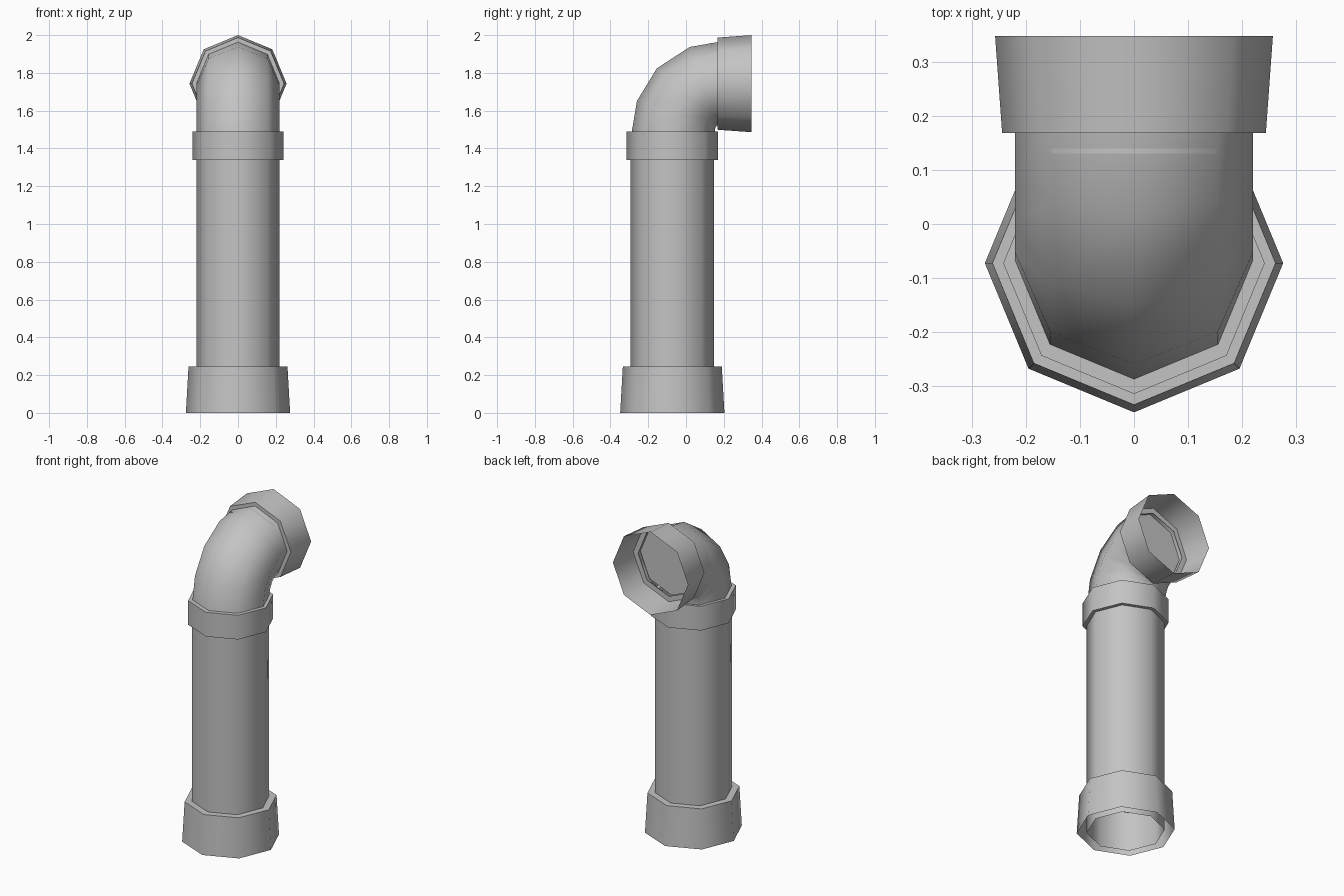
import bpy, bmesh
from math import sin, cos, radians, tau

old = bpy.data.objects.get("Cube")
if old:
    bpy.data.objects.remove(old, do_unlink=True)

grey = bpy.data.materials.new("pipe_grey")
grey.use_nodes = True
grey.diffuse_color = (0.55, 0.55, 0.55, 1)
grey.node_tree.nodes["Principled BSDF"].inputs["Base Color"].default_value = grey.diffuse_color

SIDES = 8
AXIS_Y = -0.0725     # axis of the upright pipe
MOUTH_Z = 1.743      # axis of the outlet


def sweep(name, rings, cap_end=False):
    """Join octagonal rings (y, z, tilt in degrees, radius) into a skin."""
    bm = bmesh.new()
    loops = []
    for y, z, tilt, r in rings:
        t = radians(tilt)
        loop = []
        for i in range(SIDES):
            a = tau * i / SIDES
            v = r * sin(a)
            loop.append(bm.verts.new((r * cos(a), y + v * cos(t), z - v * sin(t))))
        loops.append(loop)
    for lo, hi in zip(loops, loops[1:]):
        for i in range(SIDES):
            j = (i + 1) % SIDES
            bm.faces.new((lo[i], lo[j], hi[j], hi[i]))
    if cap_end:
        bm.faces.new(loops[-1])
    mesh = bpy.data.meshes.new(name)
    bm.to_mesh(mesh)
    bm.free()
    mesh.materials.append(grey)
    obj = bpy.data.objects.new(name, mesh)
    bpy.context.collection.objects.link(obj)
    bpy.ops.object.select_all(action="DESELECT")
    obj.select_set(True)
    bpy.context.view_layer.objects.active = obj
    bpy.ops.object.shade_smooth_by_angle(angle=radians(60))
    return obj


def upright(name, profile):
    return sweep(name, [(AXIS_Y, z, 0, r) for z, r in profile])


# Upright pipe, flared open base and collar
upright("upright_pipe", [(0, 0.22), (1.42, 0.22)])
upright("base_socket", [(0, 0.276), (0.245, 0.262), (0.245, 0.21)])
upright("collar", [(1.34, 0.21), (1.34, 0.242), (1.49, 0.242), (1.49, 0.2)])

# Elbow turning from up to the back, closed just inside the outlet
bend = [(0.168 - 0.235 * cos(radians(a)), 1.49 + (MOUTH_Z - 1.49) * sin(radians(a)), a, 0.22)
        for a in (0, 20, 45, 71, 90)]
sweep("elbow", bend)
sweep("elbow_plug", [(0.13, MOUTH_Z, 90, 0.215), (0.14, MOUTH_Z, 90, 0.215)], cap_end=True)

# Flared open outlet
sweep("outlet_socket", [(y, MOUTH_Z, 90, r) for y, r in
                        ((0.168, 0.21), (0.168, 0.244), (0.348, 0.257))])
